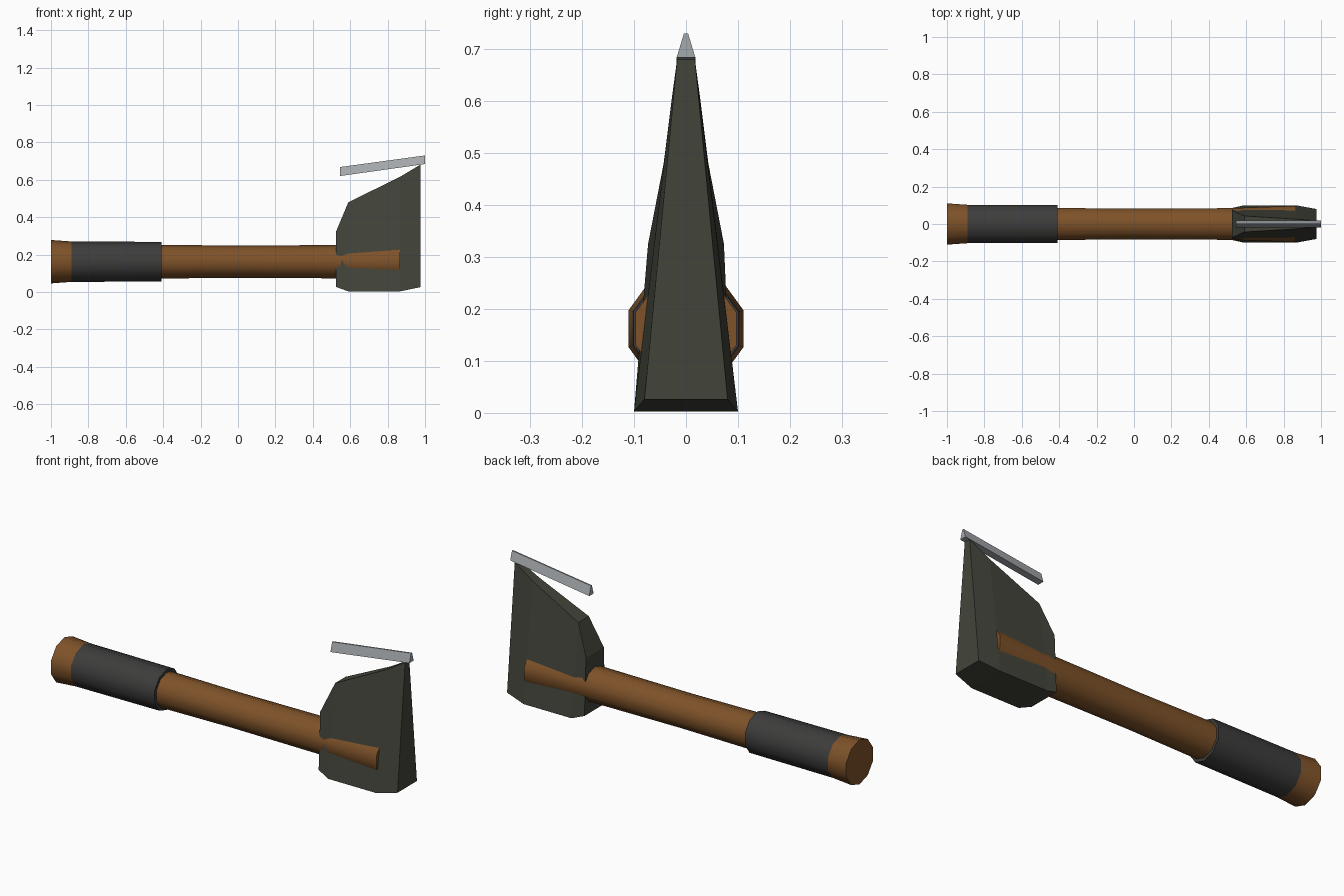
import bpy, bmesh
from math import cos, sin, pi, radians

if "Cube" in bpy.data.objects:
    bpy.data.objects.remove(bpy.data.objects["Cube"])

AXIS_Z = 0.162   # height of the handle axis


def material(name, rgb):
    m = bpy.data.materials.new(name)
    m.diffuse_color = (*rgb, 1)
    m.use_nodes = True
    m.node_tree.nodes["Principled BSDF"].inputs["Base Color"].default_value = m.diffuse_color
    return m


def loft(name, rings, mat, smooth=False):
    """Skin a list of equal-length closed rings and cap both ends."""
    bm = bmesh.new()
    loops = [[bm.verts.new(p) for p in ring] for ring in rings]
    n = len(loops[0])
    for a, b in zip(loops, loops[1:]):
        for i in range(n):
            j = (i + 1) % n
            bm.faces.new((a[i], a[j], b[j], b[i]))
    bm.faces.new(loops[0])
    bm.faces.new(loops[-1])
    bmesh.ops.recalc_face_normals(bm, faces=bm.faces)
    mesh = bpy.data.meshes.new(name)
    bm.to_mesh(mesh)
    bm.free()
    ob = bpy.data.objects.new(name, mesh)
    bpy.context.collection.objects.link(ob)
    mesh.materials.append(mat)
    if smooth:
        bpy.ops.object.select_all(action='DESELECT')
        ob.select_set(True)
        bpy.context.view_layer.objects.active = ob
        bpy.ops.object.shade_smooth_by_angle(angle=radians(40))
    return ob


def decagon(x, r):
    """Ten-sided ring around the handle axis, corners at top and bottom."""
    angles = [pi / 2 + i * pi / 5 for i in range(10)]
    return [(x, r * cos(a), AXIS_Z + r * sin(a)) for a in angles]


def trapezoid(x, z0, w0, z1, w1):
    """Slice across x: half-width w0 at height z0, w1 at height z1."""
    return [(x, -w0, z0), (x, w0, z0), (x, w1, z1), (x, -w1, z1)]


wood = material("wood", (0.21, 0.085, 0.022))
wrap = material("wrap", (0.047, 0.046, 0.045))
iron = material("iron", (0.055, 0.059, 0.043))
steel = material("steel", (0.38, 0.40, 0.42))

# Wooden handle, thin in the middle and flared at both ends
loft("handle", [decagon(x, r) for x, r in
                [(-0.41, 0.09), (0.0, 0.086), (0.525, 0.089), (0.865, 0.102)]],
     wood, smooth=True)

# Dark wrapped grip
loft("grip", [decagon(-0.89, 0.108), decagon(-0.41, 0.106)], wrap, smooth=True)

# Flared pommel
loft("pommel", [decagon(-1.0, 0.116), decagon(-0.89, 0.108)], wood, smooth=True)

# Axe head: wedge slices from back to front
loft("head", [trapezoid(*s) for s in [
    (0.525, 0.027, 0.086, 0.325, 0.073),
    (0.59, 0.003, 0.1, 0.48, 0.043),
    (0.865, 0.003, 0.1, 0.615, 0.026),
    (0.975, 0.026, 0.08, 0.681, 0.017)]], iron)

# Sharp edge bar that lies above the head
loft("cutting_edge", [
    trapezoid(0.545, 0.62, 0.018, 0.668, 0.004),
    trapezoid(1.0, 0.684, 0.018, 0.73, 0.004)], steel)
